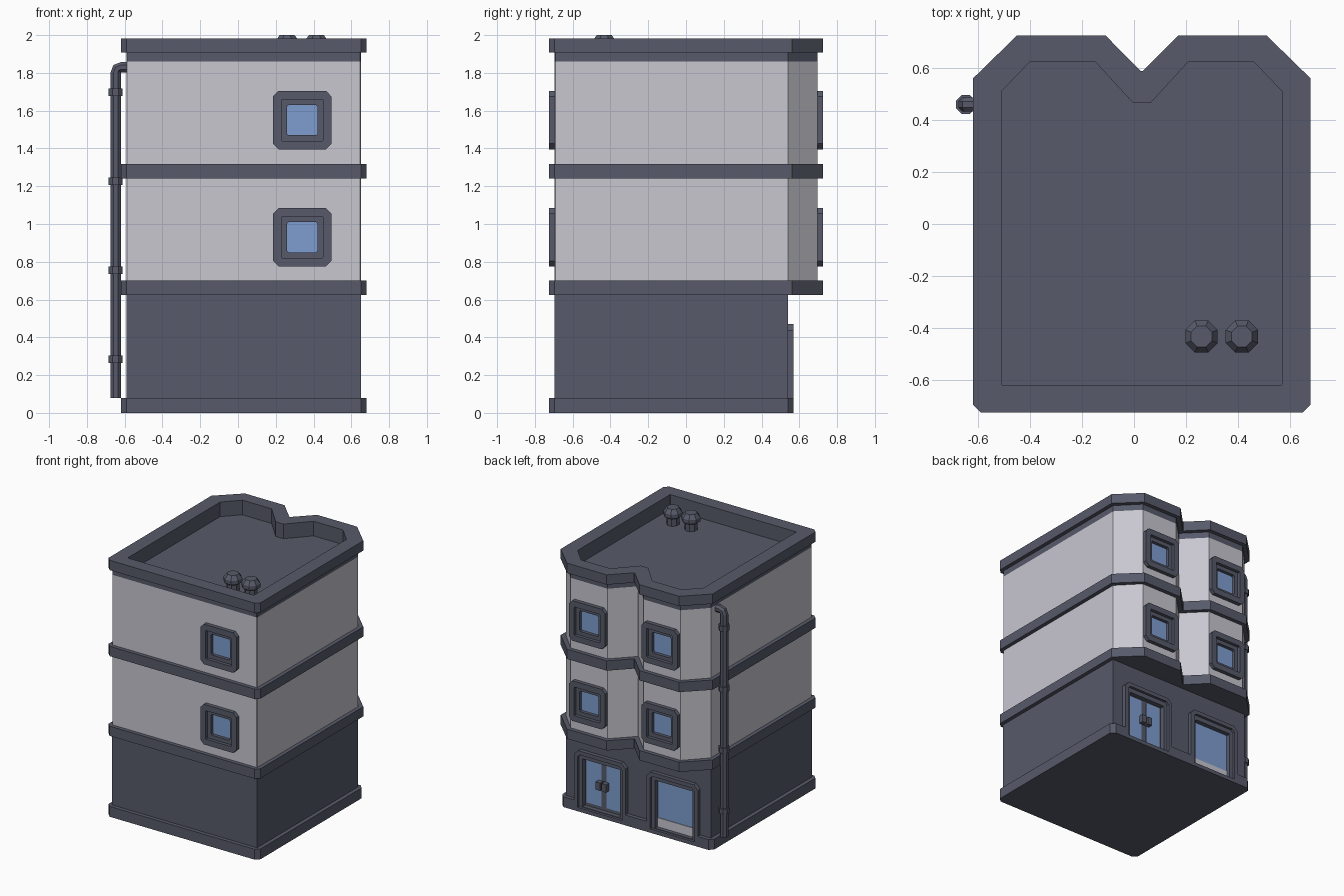
import bpy, bmesh, math
from mathutils import Vector

if "Cube" in bpy.data.objects:
    bpy.data.objects.remove(bpy.data.objects["Cube"])

CX = 0.03  # building axis; the drainpipe shifts it off centre


def material(name, rgb):
    m = bpy.data.materials.new(name)
    m.diffuse_color = (*rgb, 1)
    m.use_nodes = True
    m.node_tree.nodes["Principled BSDF"].inputs["Base Color"].default_value = m.diffuse_color
    return m


DARK = material("slate trim", (0.095, 0.103, 0.143))
WALL = material("pale wall", (0.58, 0.57, 0.63))
GLASS = material("blue glass", (0.21, 0.34, 0.63))


def loft(name, rings, mat, end_mat=None):
    """Closed solid through rings of equal point count."""
    bm = bmesh.new()
    vs = [[bm.verts.new(p) for p in r] for r in rings]
    n = len(vs[0])
    for a, b in zip(vs, vs[1:]):
        for i in range(n):
            j = (i + 1) % n
            bm.faces.new((a[i], a[j], b[j], b[i]))
    bm.faces.new(vs[0][::-1])
    cap = bm.faces.new(vs[-1])
    bm.normal_update()
    bmesh.ops.recalc_face_normals(bm, faces=bm.faces)
    me = bpy.data.meshes.new(name)
    me.materials.append(mat)
    if end_mat:
        me.materials.append(end_mat)
        cap.material_index = 1
    bm.to_mesh(me)
    bm.free()
    ob = bpy.data.objects.new(name, me)
    bpy.context.collection.objects.link(ob)
    return ob


def plan(half, z):
    """Mirror half a floor outline about the building axis."""
    pts = half + [(-x, y) for x, y in reversed(half)]
    return [(CX + x, y, z) for x, y in pts]


def prism(name, half, z0, z1, mat):
    return loft(name, [plan(half, z0), plan(half, z1)], mat)


def box(name, x0, x1, y0, y1, z0, z1, mat):
    return loft(name, [[(x0, y0, z), (x1, y0, z), (x1, y1, z), (x0, y1, z)]
                       for z in (z0, z1)], mat)


def cut(target, boxes):
    for b in boxes:
        c = box("cutter", *b, DARK)
        c.hide_render = True
        m = target.modifiers.new("opening", 'BOOLEAN')
        m.operation, m.solver, m.object = 'DIFFERENCE', 'EXACT', c
        bpy.context.view_layer.objects.active = target
        bpy.ops.object.modifier_apply(modifier=m.name)
        bpy.data.objects.remove(c)


def frame(name, cx, wall_y, rings, end_mat):
    """Stepped frame; rings are (half width, z0, z1, top chamfer, bottom chamfer, out)."""
    s = 1 if wall_y > 0 else -1
    out = []
    for w, z0, z1, t, b, d in rings:
        half = [(w - b, z0), (w, z0 + b), (w, z1 - t), (w - t, z1)]
        pts = half + [(-x, z) for x, z in reversed(half)]
        out.append([(cx + x, wall_y + s * d, z) for x, z in pts])
    return loft(name, out, DARK, end_mat)


# Floor outlines (right half), all with matching point counts
BAND = [(0.62, -0.725), (0.65, -0.695), (0.65, 0.56), (0.48, 0.726), (0.14, 0.726), (0.003, 0.588)]
BODY = [(0.617, -0.695), (0.62, -0.692), (0.62, 0.54), (0.47, 0.695), (0.155, 0.695), (0.003, 0.54)]
INNER = [(0.537, -0.62), (0.54, -0.617), (0.54, 0.51), (0.43, 0.625), (0.18, 0.625), (0.033, 0.465)]
GROUND = [(0.62, -0.695), (0.62, 0.54)]
PLINTH = [(0.62, -0.725), (0.65, -0.695), (0.65, 0.54), (0.62, 0.57)]

# Main walls and plinth
upper = prism("upper_walls", BODY, 0.66, 1.86, WALL)
ground = prism("ground_floor", GROUND, 0.0, 0.66, DARK)
plinth = prism("plinth", PLINTH, 0.0, 0.08, DARK)

# Floor bands
prism("lower_band", BAND, 0.625, 0.70, DARK)
prism("middle_band", BAND, 1.242, 1.318, DARK)

# Frieze, cornice, parapet and sunken roof in one piece
loft("roof", [plan(BODY, 1.86), plan(BODY, 1.907), plan(BAND, 1.907), plan(BAND, 1.983),
              plan(INNER, 1.983), plan(INNER, 1.87)], DARK)

# Upper windows: one column at the front, one on each bay at the back
openings = []
for zc in (0.93, 1.55):
    for u, y in ((0.31, -0.695), (0.31, 0.695), (-0.31, 0.695)):
        x = CX + u
        steps = [(0.155, 0.03, -0.08), (0.155, 0.03, 0.03), (0.11, 0.004, 0.03),
                 (0.11, 0.004, 0.005), (0.08, 0.008, 0.005), (0.08, 0.008, -0.02)]
        frame("window", x, y, [(w, zc - w, zc + w, c, c, d) for w, c, d in steps], GLASS)
        ya, yb = (y - 0.06, y + 0.1) if y > 0 else (y - 0.1, y + 0.06)
        openings.append((x - 0.125, x + 0.125, ya, yb, zc - 0.125, zc + 0.125))
cut(upper, openings)

# Street level openings
DOOR_X, SHOP_X = CX + 0.31, CX - 0.31
for target in (ground, plinth):
    cut(target, [(x - 0.2, x + 0.2, 0.46, 0.7, 0.015, 0.435) for x in (DOOR_X, SHOP_X)])
surround = [(0.22, 0, 0.47, 0.035, 0.001, -0.1), (0.22, 0, 0.47, 0.035, 0.001, 0.03),
            (0.19, 0.03, 0.44, 0.02, 0.001, 0.03), (0.19, 0.03, 0.44, 0.02, 0.001, 0.01),
            (0.16, 0.035, 0.405, 0.004, 0.001, 0.01), (0.16, 0.035, 0.405, 0.004, 0.001, -0.025)]
frame("door_surround", DOOR_X, 0.54, surround, DARK)
frame("shop_window", SHOP_X, 0.54, surround, GLASS)
box("shop_window_sill_panel", SHOP_X - 0.16, SHOP_X + 0.16, 0.512, 0.52, 0.035, 0.105, WALL)
for s in (-1, 1):
    xa, xb = sorted((DOOR_X + s * 0.022, DOOR_X + s * 0.148))
    box("door_glass", xa, xb, 0.51, 0.518, 0.06, 0.395, GLASS)
    xa, xb = sorted((DOOR_X + s * 0.006, DOOR_X + s * 0.045))
    box("door_handle", xa, xb, 0.51, 0.555, 0.20, 0.26, DARK)


def ring(x, y, z, r, tilt=0.0):
    """Octagon around an axis tilted from +z towards +x."""
    a = math.radians(tilt)
    u, v = Vector((math.cos(a), 0, -math.sin(a))), Vector((0, 1, 0))
    ang = [math.radians(22.5 + 45 * i) for i in range(8)]
    return [Vector((x, y, z)) + r * (math.cos(t) * u + math.sin(t) * v) for t in ang]


# Drainpipe with elbow and collars
PX, PY = -0.648, 0.46
loft("drainpipe", [ring(PX, PY, 0.08, 0.03), ring(PX, PY, 1.80, 0.03), ring(PX + 0.008, PY, 1.822, 0.03, 45),
                   ring(PX + 0.03, PY, 1.83, 0.03, 90), ring(-0.58, PY, 1.83, 0.03, 90)], DARK)
for z in (0.285, 0.755, 1.227, 1.697):
    loft("pipe_collar", [ring(PX, PY, z - 0.02, 0.04), ring(PX, PY, z + 0.02, 0.04)], DARK)

# Chimney pots
POT = [(0.046, 1.86), (0.046, 1.925), (0.067, 1.938), (0.067, 1.968), (0.043, 2.0)]
for x in (0.26, 0.415):
    loft("chimney_pot", [ring(x, -0.433, z, r) for r, z in POT], DARK)
